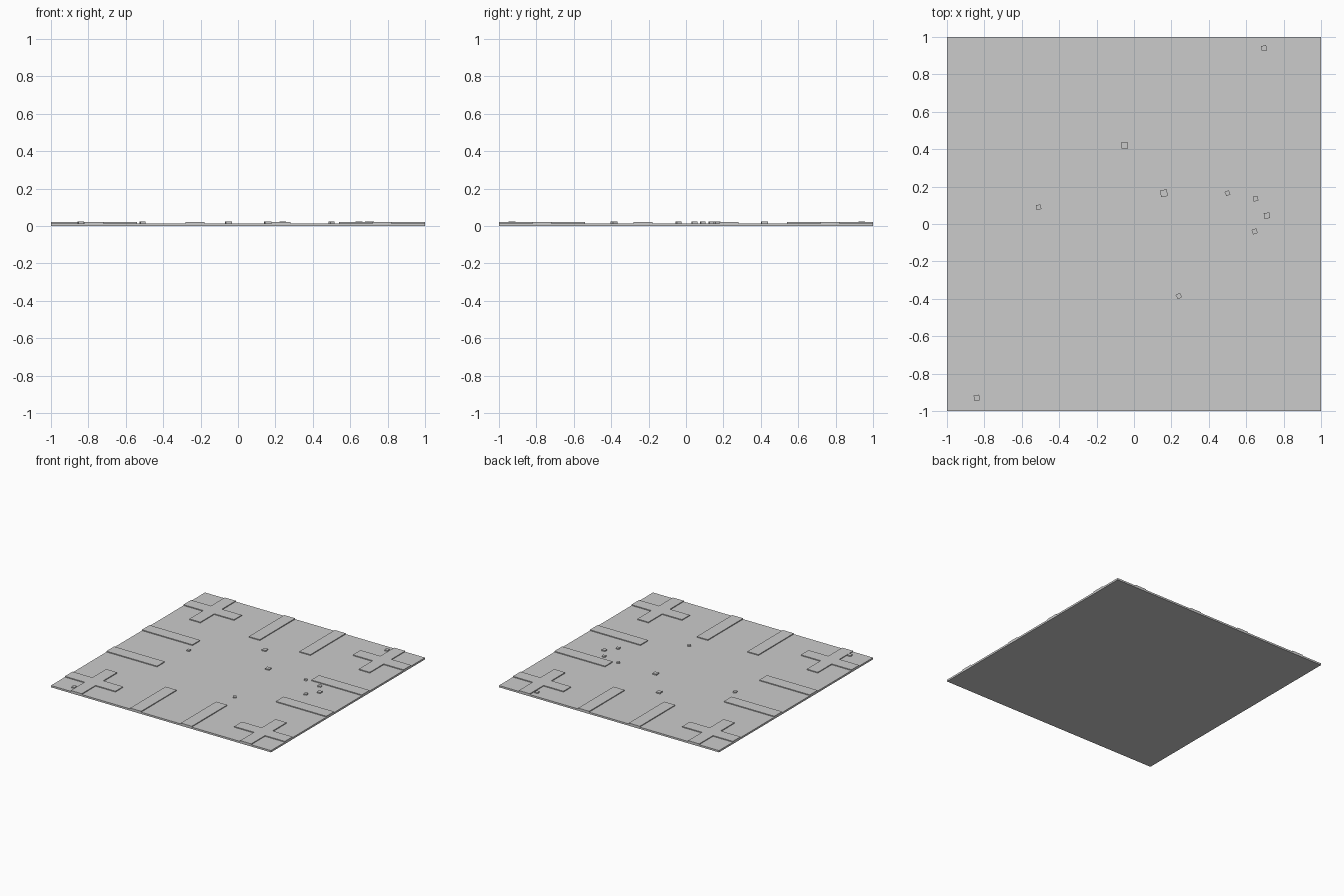
import bpy, bmesh
from mathutils import Matrix

if "Cube" in bpy.data.objects:
    bpy.data.objects.remove(bpy.data.objects["Cube"])

SLAB_TOP, RIB_TOP = 0.015, 0.022
INNER = 0.54                 # where the ribs stop, measured from the centre


def prism(name, outline, z0, z1):
    """Extrude a flat outline from z0 up to z1."""
    bm = bmesh.new()
    face = bm.faces.new([bm.verts.new((x, y, z0)) for x, y in outline])
    ext = bmesh.ops.extrude_face_region(bm, geom=[face])["geom"]
    verts = [v for v in ext if isinstance(v, bmesh.types.BMVert)]
    bmesh.ops.translate(bm, verts=verts, vec=(0, 0, z1 - z0))
    bmesh.ops.recalc_face_normals(bm, faces=bm.faces)
    mesh = bpy.data.meshes.new(name)
    bm.to_mesh(mesh)
    bm.free()
    obj = bpy.data.objects.new(name, mesh)
    bpy.context.collection.objects.link(obj)
    return obj


def rect(x0, x1, y0, y1):
    return [(x0, y0), (x1, y0), (x1, y1), (x0, y1)]


# Floor slab
prism("floor_slab", rect(-1, 1, -1, 1), 0, SLAB_TOP)

# Raised ribs: two straight ribs per side, one crossing pair per corner
a, b = 0.72, 0.82
cross = [(a, INNER), (b, INNER), (b, a), (1, a), (1, b), (b, b),
         (b, 1), (a, 1), (a, b), (INNER, b), (INNER, a), (a, a)]
for s in (-1, 1):
    for t in (-1, 1):
        prism("corner_cross_rib", [(s * x, t * y) for x, y in cross], 0.01, RIB_TOP)
        ends = sorted((t * INNER, t))
        sides = sorted((s * 0.18, s * 0.28))
        prism("side_rib_y", rect(*sides, *ends), 0.01, RIB_TOP)
        prism("side_rib_x", rect(*ends, *sides), 0.01, RIB_TOP)

# Scattered debris chips: x, y, size, turn
chips = [(-0.51, 0.09, 0.026, 0.2), (-0.05, 0.42, 0.034, 0.1), (0.16, 0.165, 0.036, 0.1),
         (0.50, 0.165, 0.024, 0.4), (0.65, 0.135, 0.026, 0.2), (0.71, 0.045, 0.03, 0.1),
         (0.645, -0.04, 0.026, 0.3), (0.24, -0.385, 0.026, 0.5), (-0.84, -0.93, 0.03, 0.2),
         (0.695, 0.94, 0.028, 0.2)]
for x, y, size, turn in chips:
    h = size / 2
    chip = prism("debris_chip", rect(-h, h, -h, h), 0.001, 0.024)
    chip.matrix_world = Matrix.Translation((x, y, 0)) @ Matrix.Rotation(turn, 4, "Z")
